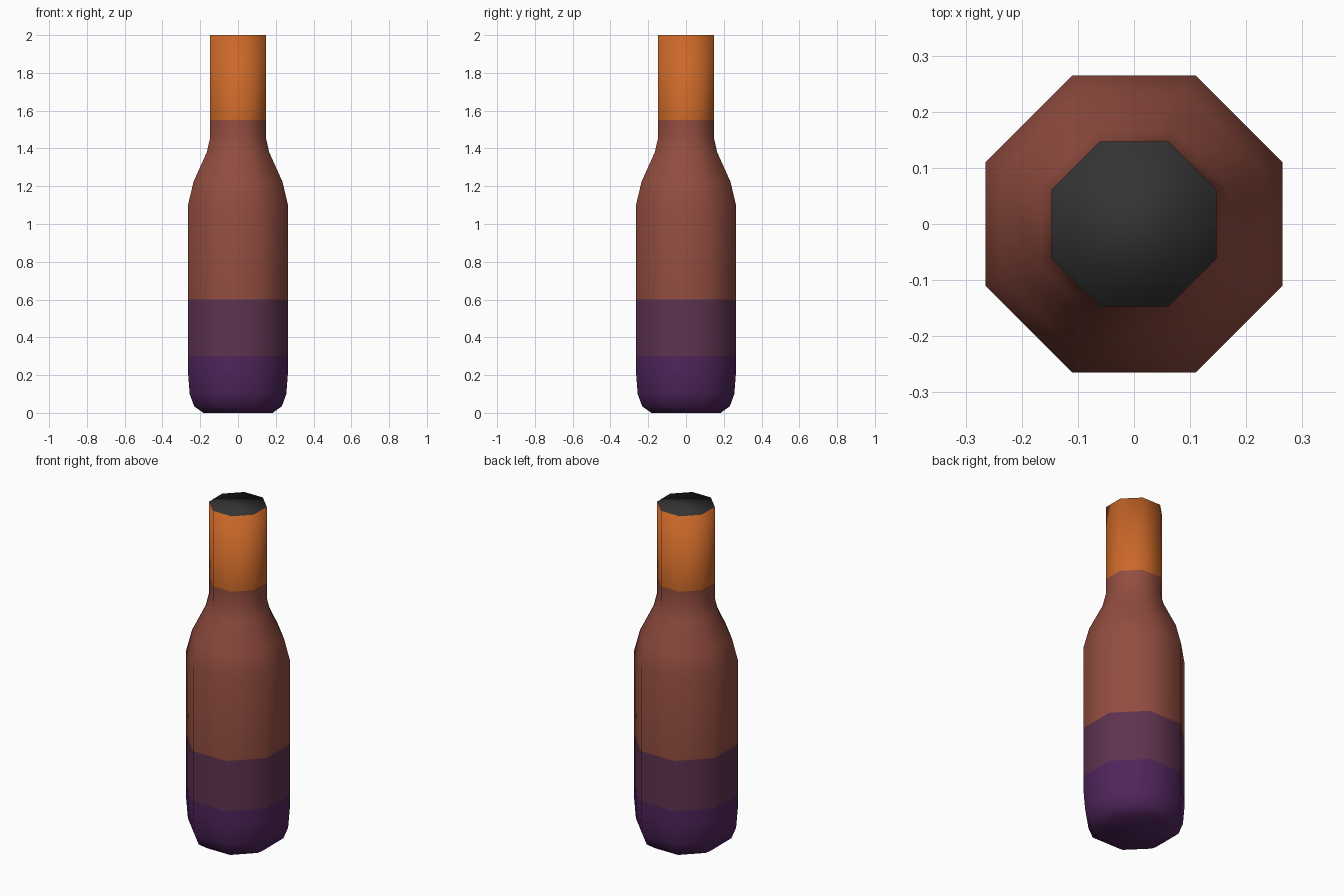
import bpy, bmesh, math

if "Cube" in bpy.data.objects:
    bpy.data.objects.remove(bpy.data.objects["Cube"])

SIDES = 8


def material(name, rgb):
    # flat colour given as 0-255 sRGB, stored linear
    m = bpy.data.materials.new(name)
    lin = [((c / 255 + 0.055) / 1.055) ** 2.4 for c in rgb]
    m.diffuse_color = (*lin, 1.0)
    m.use_nodes = True
    m.node_tree.nodes["Principled BSDF"].inputs["Base Color"].default_value = m.diffuse_color
    return m


mats = [
    material("dark purple", (80, 37, 92)),
    material("plum", (94, 51, 80)),
    material("brown glass", (146, 77, 64)),
    material("orange neck", (203, 104, 40)),
    material("charcoal top", (52, 52, 52)),
]

# bottle profile: (distance to flat side, height)
profile = [(0.183, 0.0), (0.232, 0.035), (0.256, 0.1), (0.265, 0.22),
           (0.265, 0.3), (0.265, 0.6), (0.265, 1.1), (0.235, 1.225),
           (0.165, 1.38), (0.147, 1.46), (0.147, 1.55), (0.147, 2.0)]


def band(z):
    # colour by height
    return 0 if z < 0.3 else 1 if z < 0.6 else 2 if z < 1.55 else 3


bm = bmesh.new()
rings = []
for flat, z in profile:
    r = flat / math.cos(math.pi / SIDES)
    angles = [(i + 0.5) * 2 * math.pi / SIDES for i in range(SIDES)]
    rings.append([bm.verts.new((r * math.cos(a), r * math.sin(a), z)) for a in angles])

# side walls
for low, high in zip(rings, rings[1:]):
    for i in range(SIDES):
        j = (i + 1) % SIDES
        f = bm.faces.new((low[i], low[j], high[j], high[i]))
        f.material_index = band(f.calc_center_median().z)

# base and dark mouth
bm.faces.new(rings[0][::-1]).material_index = 0
bm.faces.new(rings[-1]).material_index = 4

for f in bm.faces:
    f.smooth = True

mesh = bpy.data.meshes.new("bottle")
bm.to_mesh(mesh)
bm.free()
for m in mats:
    mesh.materials.append(m)
bottle = bpy.data.objects.new("bottle", mesh)
bpy.context.collection.objects.link(bottle)
